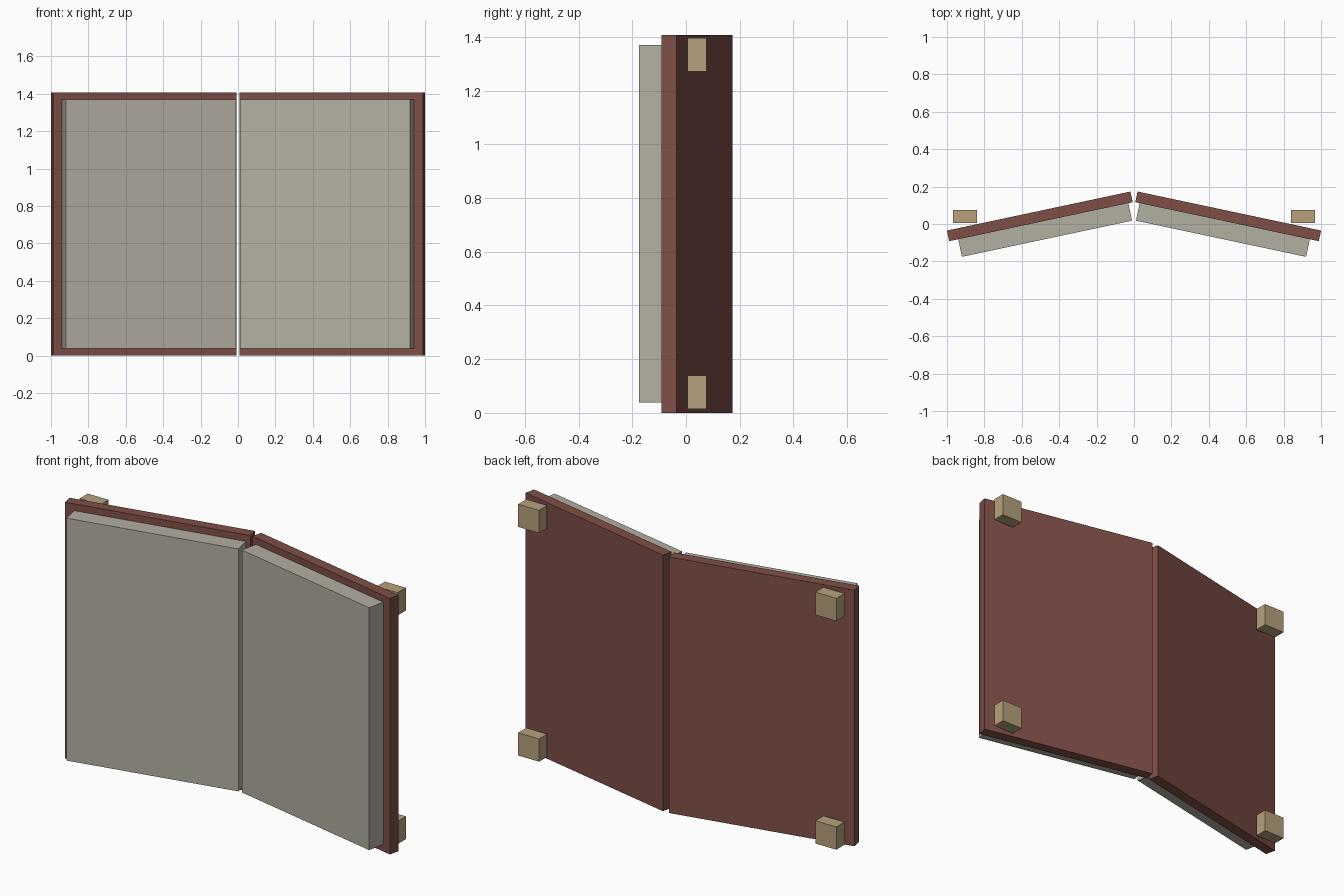
import bpy
import bmesh
from math import radians
from mathutils import Matrix, Vector

cube = bpy.data.objects.get("Cube")
if cube:
    bpy.data.objects.remove(cube, do_unlink=True)


def material(name, rgb):
    mat = bpy.data.materials.new(name)
    mat.use_nodes = True
    mat.diffuse_color = (*rgb, 1)
    mat.node_tree.nodes["Principled BSDF"].inputs["Base Color"].default_value = (*rgb, 1)
    return mat


leather = material("red brown leather", (0.21, 0.078, 0.062))
paper = material("grey paper", (0.45, 0.425, 0.36))
wood = material("tan wood", (0.47, 0.355, 0.205))

SLOPE = Matrix.Rotation(radians(-12), 4, "Z")
HINGE = Matrix.Translation((0.019, 0.1735, 0)) @ SLOPE


def box(name, low, high, mat, side, frame=Matrix()):
    """Box between two corners, placed by a frame and mirrored to one side."""
    low, high = Vector(low), Vector(high)
    bm = bmesh.new()
    bmesh.ops.create_cube(bm, size=1)
    place = Matrix.Translation((low + high) / 2) @ Matrix.Diagonal((*(high - low), 1))
    bm.transform(Matrix.Diagonal((side, 1, 1, 1)) @ frame @ place)
    bmesh.ops.recalc_face_normals(bm, faces=bm.faces)
    mesh = bpy.data.meshes.new(name)
    bm.to_mesh(mesh)
    bm.free()
    mesh.materials.append(mat)
    obj = bpy.data.objects.new(name, mesh)
    bpy.context.collection.objects.link(obj)


for side, label in ((1, "left"), (-1, "right")):
    # Cover board and page block, swung open about the middle
    box(label + "_cover", (0, -0.058, 0), (1.003, 0, 1.407), leather, side, HINGE)
    box(label + "_pages", (0.024, -0.154, 0.038), (0.954, -0.058, 1.37), paper, side, HINGE)
    # Small square blocks behind the outer corners
    for level, z in (("lower", 0.015), ("upper", 1.271)):
        box(f"{label}_{level}_block", (0.84, 0.005, z), (0.967, 0.076, z + 0.125), wood, side)
